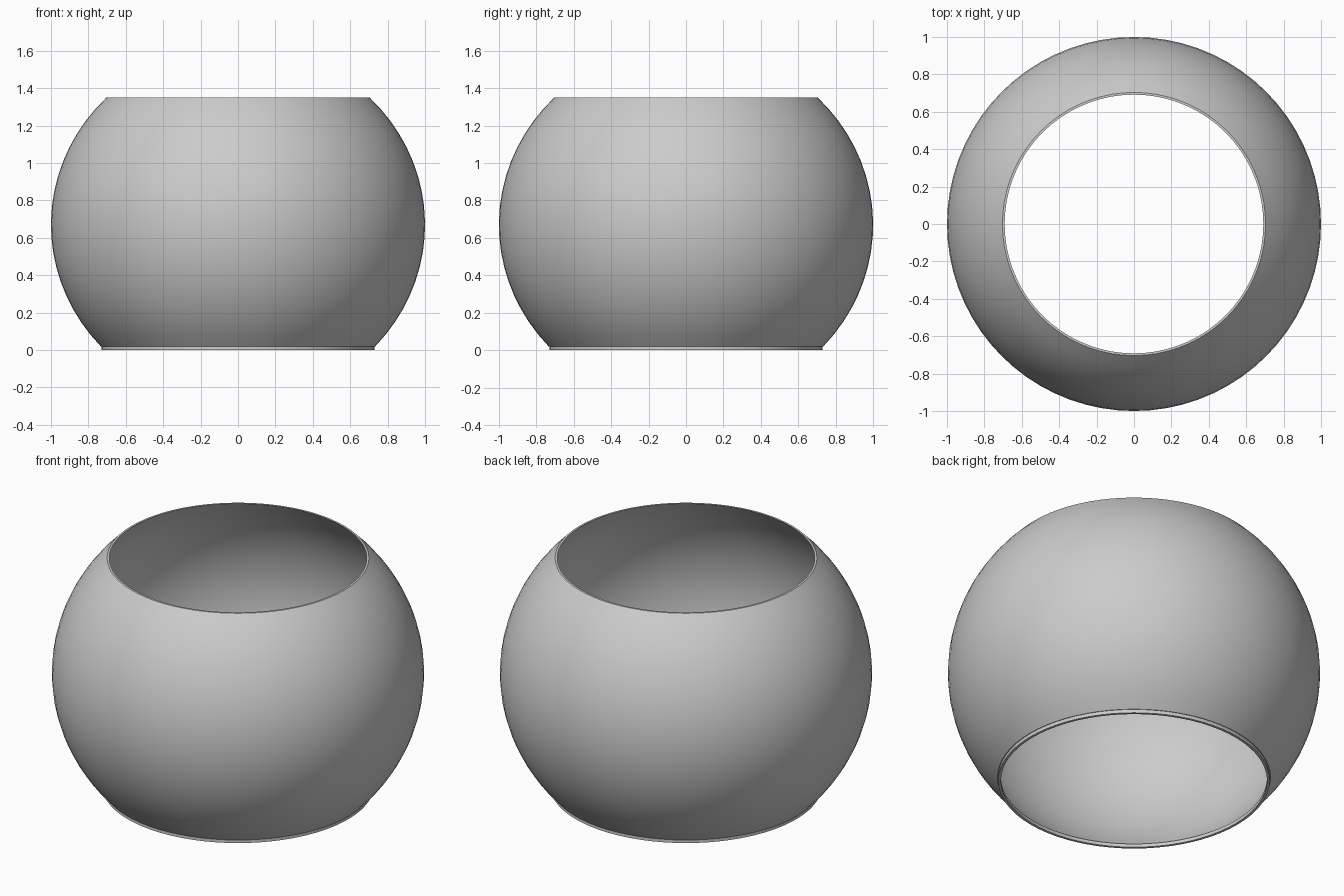
import bpy
import bmesh
from math import asin, cos, sin, tau, radians

cube = bpy.data.objects.get("Cube")
if cube:
    bpy.data.objects.remove(cube, do_unlink=True)

SIDES = 72
BANDS = 18
HEIGHT = 1.35
MIDDLE = 0.67      # height of the widest point
ROUND = 0.957      # vertical half-axis of the rounded wall
WALL = 0.012
RING = 0.02        # height of the foot ring

grey = bpy.data.materials.new("plain_grey")
grey.use_nodes = True
colour = (0.6, 0.6, 0.6, 1)
grey.diffuse_color = colour
grey.node_tree.nodes["Principled BSDF"].inputs["Base Color"].default_value = colour


def lathe(name, profile):
    """Revolve a closed (radius, height) loop around the z axis."""
    bm = bmesh.new()
    rings = []
    for i in range(SIDES):
        a = tau * i / SIDES
        rings.append([bm.verts.new((r * cos(a), r * sin(a), z)) for r, z in profile])
    for i, ring in enumerate(rings):
        after = rings[(i + 1) % SIDES]
        for j in range(len(profile)):
            k = (j + 1) % len(profile)
            bm.faces.new((ring[j], after[j], after[k], ring[k]))
    bmesh.ops.recalc_face_normals(bm, faces=bm.faces)
    mesh = bpy.data.meshes.new(name)
    bm.to_mesh(mesh)
    bm.free()
    mesh.materials.append(grey)
    obj = bpy.data.objects.new(name, mesh)
    bpy.context.collection.objects.link(obj)
    bpy.ops.object.select_all(action='DESELECT')
    obj.select_set(True)
    bpy.context.view_layer.objects.active = obj
    bpy.ops.object.shade_smooth_by_angle(angle=radians(35))
    return obj


# Rounded thin wall, open at top and bottom
low = asin((RING - MIDDLE) / ROUND)
high = asin((HEIGHT - MIDDLE) / ROUND)
angles = [low + (high - low) * i / BANDS for i in range(BANDS + 1)]
outer = [(cos(a), MIDDLE + ROUND * sin(a)) for a in angles]
inner = [(r - WALL, z) for r, z in reversed(outer)]
lathe("bowl_wall", outer + inner)

# Thin foot ring under the wall
lathe("foot_ring", [(0.73, 0), (0.73, RING), (0.715, RING), (0.715, 0)])
